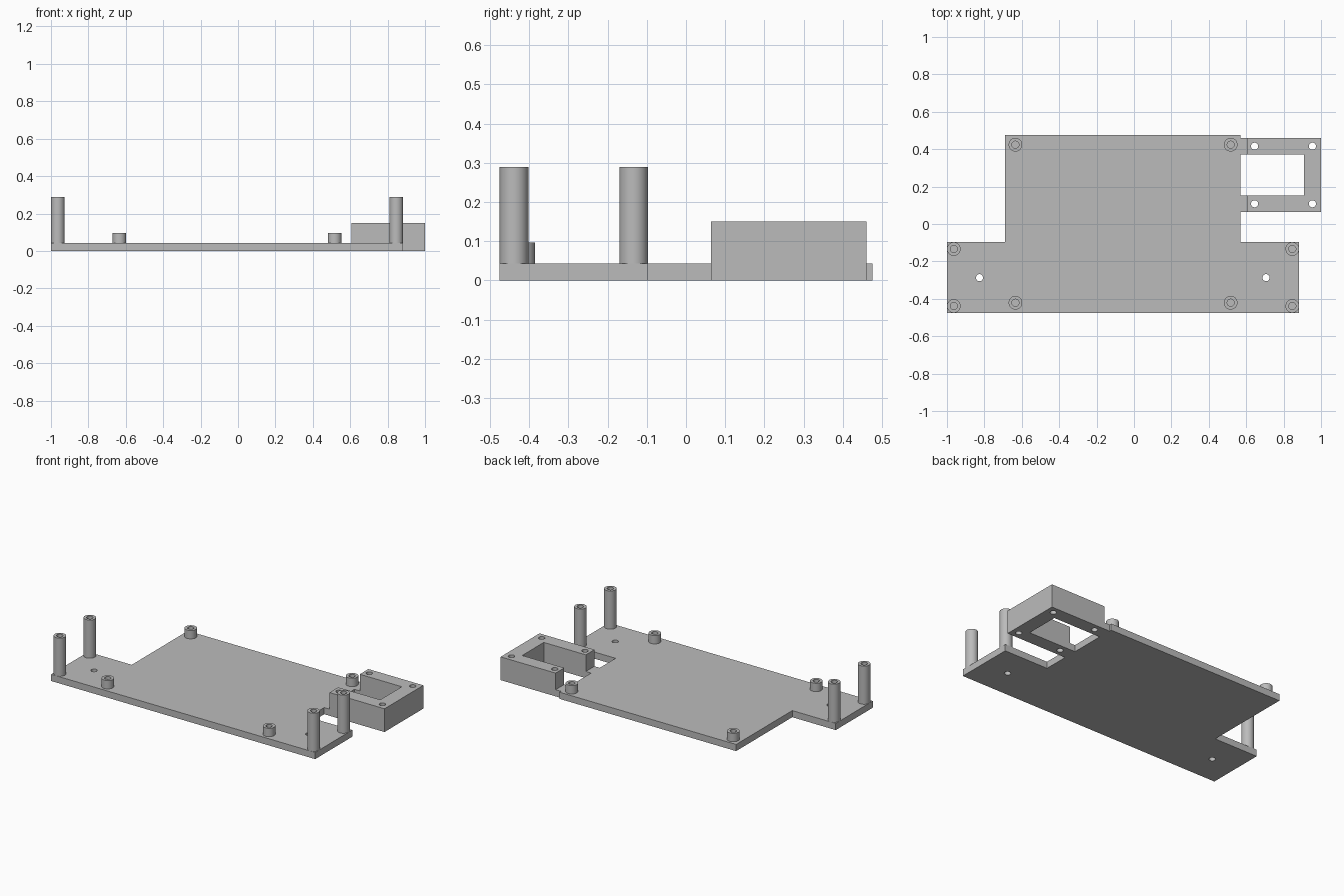
import bpy
import bmesh
import math

if "Cube" in bpy.data.objects:
    bpy.data.objects.remove(bpy.data.objects["Cube"], do_unlink=True)

grey = bpy.data.materials.new("plain grey")
grey.use_nodes = True
grey.diffuse_color = (0.5, 0.5, 0.5, 1)
grey.node_tree.nodes["Principled BSDF"].inputs["Base Color"].default_value = (0.5, 0.5, 0.5, 1)

PLATE_TOP = 0.043
HOLE_R = 0.019


def circle(x, y, r, sides=40):
    return [(x + r * math.cos(2 * math.pi * i / sides),
             y + r * math.sin(2 * math.pi * i / sides)) for i in range(sides)]


def extruded(name, loops, bottom, top):
    """Solid from an outer loop with optional hole loops."""
    curve = bpy.data.curves.new(name, 'CURVE')
    curve.dimensions = '2D'
    curve.fill_mode = 'BOTH'
    curve.extrude = (top - bottom) / 2
    for loop in loops:
        spline = curve.splines.new('POLY')
        spline.points.add(len(loop) - 1)
        for point, (x, y) in zip(spline.points, loop):
            point.co = (x, y, 0, 1)
        spline.use_cyclic_u = True
    obj = bpy.data.objects.new(name, curve)
    bpy.context.scene.collection.objects.link(obj)
    bpy.ops.object.select_all(action='DESELECT')
    obj.select_set(True)
    bpy.context.view_layer.objects.active = obj
    bpy.ops.object.convert(target='MESH')
    obj = bpy.context.view_layer.objects.active
    # Weld the caps to the walls and lift the solid into place
    bm = bmesh.new()
    bm.from_mesh(obj.data)
    bmesh.ops.remove_doubles(bm, verts=bm.verts, dist=0.0001)
    bmesh.ops.translate(bm, verts=bm.verts, vec=(0, 0, (bottom + top) / 2))
    bmesh.ops.recalc_face_normals(bm, faces=bm.faces)
    bm.to_mesh(obj.data)
    bm.free()
    obj.data.materials.clear()
    obj.data.materials.append(grey)
    bpy.ops.object.shade_smooth_by_angle(angle=math.radians(30))
    return obj


# Base plate: wide front strip, main deck and two tabs to the bracket
plate = [(-1, -0.475), (0.883, -0.475), (0.883, -0.097), (0.57, -0.097),
         (0.57, 0.064), (0.608, 0.064), (0.608, 0.152), (0.57, 0.152),
         (0.57, 0.372), (0.608, 0.372), (0.608, 0.46), (0.57, 0.46),
         (0.57, 0.475), (-0.69, 0.475), (-0.69, -0.097), (-1, -0.097)]
plate_holes = [circle(x, -0.287, HOLE_R) for x in (-0.826, 0.706)]
extruded("base_plate", [plate] + plate_holes, 0, PLATE_TOP)

# Raised U-shaped bracket with four screw holes
bracket = [(0.608, 0.064), (1, 0.064), (1, 0.46), (0.608, 0.46),
           (0.608, 0.372), (0.908, 0.372), (0.908, 0.152), (0.608, 0.152)]
bracket_holes = [circle(x, y, HOLE_R) for x in (0.645, 0.954) for y in (0.108, 0.416)]
extruded("side_bracket", [bracket] + bracket_holes, 0, 0.15)


# Hollow standoffs on the plate
def standoffs(name, xs, ys, top):
    for side, x in zip(("right", "left"), xs):
        for end, y in zip(("front", "rear"), ys):
            extruded(f"{name}_{end}_{side}",
                     [circle(x, y, 0.0365), circle(x, y, HOLE_R)], PLATE_TOP, top)


standoffs("tall_post", (-0.9635, 0.8465), (-0.4385, -0.1335), 0.289)
standoffs("short_post", (-0.634, 0.517), (-0.421, 0.424), 0.097)
